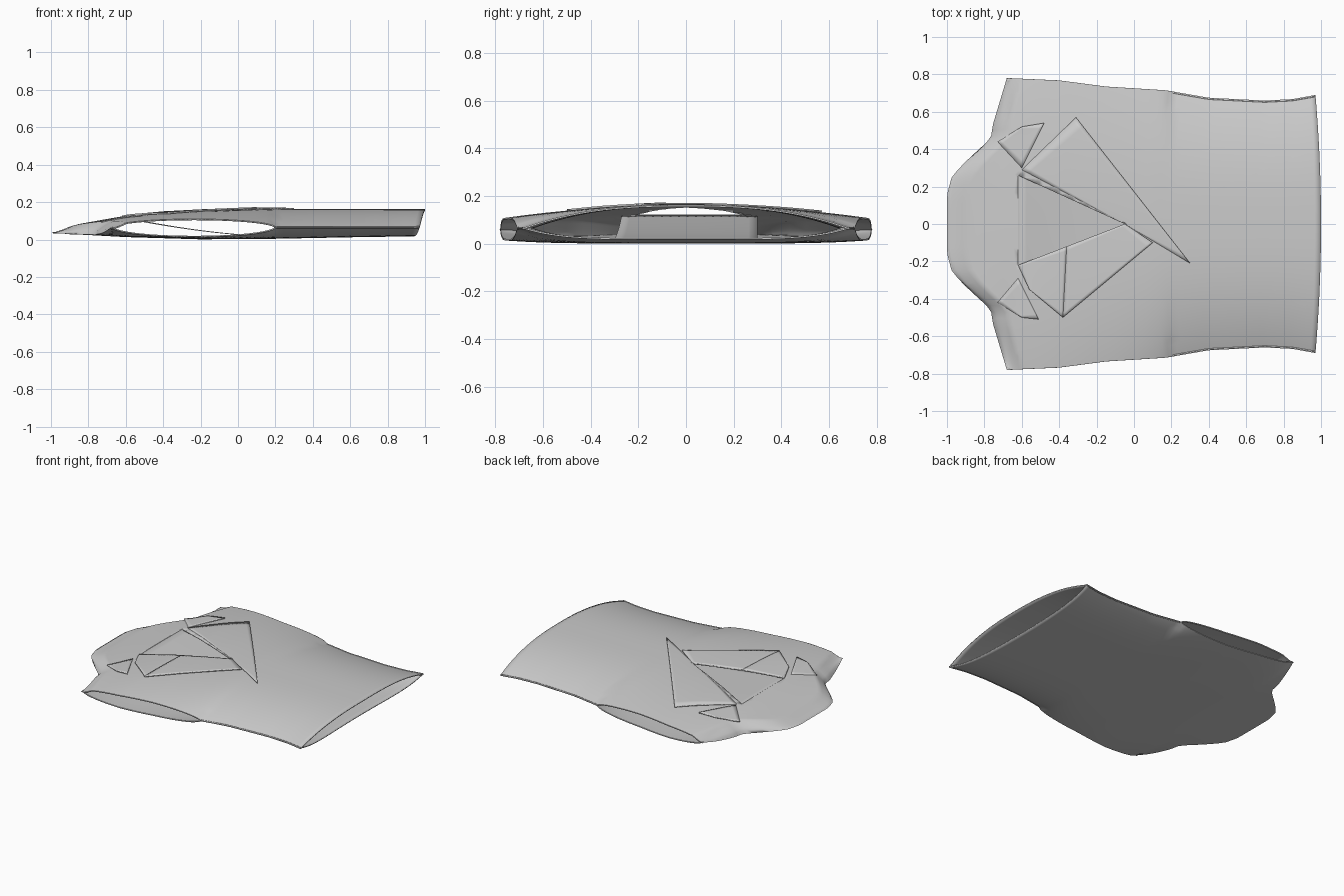
import bpy, bmesh
from math import sqrt
from mathutils import Vector

if "Cube" in bpy.data.objects:
    bpy.data.objects.remove(bpy.data.objects["Cube"])


def interp(tab, v):
    if v <= tab[0][0]:
        return tab[0][1]
    for (a, p), (b, q) in zip(tab, tab[1:]):
        if v <= b:
            return p + (q - p) * (v - a) / (b - a)
    return tab[-1][1]


# Outline and height profiles of the flat-laid garment
WIDTH = [(-1, .78), (-.67, .78), (-.4, .768), (-.15, .735), (.17, .715), (.4, .675),
         (.7, .66), (.85, .668), (.97, .69)]
LEFT = [(0, -1), (.2, -1), (.32, -.975), (.39, -.93), (.47, -.865), (.545, -.8),
        (.59, -.765), (.68, -.755), (1, -.68)]
TOP = [(-1, .042), (-.85, .083), (-.7, .11), (-.6, .127), (-.4, .146), (-.2, .155), (.1, .163), (1, .162)]
BOTTOM = [(-1, .035), (-.6, .013), (-.2, .001), (.2, .004), (.6, .012), (1, .018)]


def arm(x):
    u = (x + .235) / .435
    return sqrt(1 - u * u) if abs(u) < 1 else 0


def top_z(x, t):
    edge = .065 + .045 * arm(x)
    c = interp(TOP, x)
    return c - max(0, c - edge) * abs(t) ** 2.6


def bottom_z(x, t):
    edge = .065 - .052 * arm(x)
    c = interp(BOTTOM, x)
    return c + (edge - c) * abs(t) ** 5


NS, NT = 72, 56


def sheet(bm, is_top):
    rows = []
    for i in range(NS + 1):
        s = (i / NS) ** 1.2
        row = []
        for j in range(NT + 1):
            k = 2 * j / NT - 1
            t = k * (1.5 - .5 * k * k)
            xl = interp(LEFT, abs(t))
            xr = 1 - .03 * t * t if is_top else .94 + .03 * t * t
            x = xl + s * (xr - xl)
            z = bottom_z(x, t)
            if is_top:
                z += (top_z(x, t) - z) * min(1, s / .05) ** .5
            row.append(bm.verts.new((x, t * interp(WIDTH, x), z)))
        rows.append(row)
    for a, b in zip(rows, rows[1:]):
        for j in range(NT):
            f = (a[j], b[j], b[j + 1], a[j + 1])
            bm.faces.new(f if is_top else f[::-1])


def finish(name, bm, thick, offset=-1):
    me = bpy.data.meshes.new(name)
    bm.to_mesh(me)
    bm.free()
    ob = bpy.data.objects.new(name, me)
    bpy.context.collection.objects.link(ob)
    m = ob.modifiers.new("thickness", 'SOLIDIFY')
    m.thickness, m.offset = thick, offset
    bpy.ops.object.select_all(action='DESELECT')
    ob.select_set(True)
    bpy.context.view_layer.objects.active = ob
    bpy.ops.object.shade_smooth_by_angle(angle=.7)
    return ob


# Garment body: front panel with the V neck cut out, joined to the back panel
APEX, VU, VL = Vector((-.05, 0, 0)), Vector((-.62, .26, 0)), Vector((-.62, -.22, 0))
bm = bmesh.new()
sheet(bm, True)
for p, q in ((APEX, VU), (APEX, VL), (VU, VL)):
    d = q - p
    bmesh.ops.bisect_plane(bm, geom=bm.verts[:] + bm.edges[:] + bm.faces[:], dist=1e-5,
                           plane_co=p, plane_no=(d.y, -d.x, 0))


def in_v(c):
    u = (APEX.x - c.x) / .57
    return 0 < u < 1 and -.22 * u < c.y < .26 * u


bmesh.ops.delete(bm, geom=[f for f in bm.faces if in_v(f.calc_center_median())], context='FACES')
sheet(bm, False)
bmesh.ops.remove_doubles(bm, verts=bm.verts[:], dist=.0008)
finish("vest_body", bm, .007)


def patch(name, corners, height, thick, n=16):
    """Bilinear four-corner patch; height(x, y, u, v) gives z."""
    a, b, c, d = [Vector(p) for p in corners]
    bm = bmesh.new()
    g = []
    for i in range(n + 1):
        u = i / n
        row = []
        for j in range(n + 1):
            v = j / n
            p = a.lerp(b, u).lerp(d.lerp(c, u), v)
            row.append(bm.verts.new((p.x, p.y, height(p.x, p.y, u, v))))
        g.append(row)
    for r, q in zip(g, g[1:]):
        for j in range(n):
            bm.faces.new((r[j], q[j], q[j + 1], r[j + 1]))
    bmesh.ops.recalc_face_normals(bm, faces=bm.faces[:])
    if sum(f.normal.z for f in bm.faces) < 0:
        bmesh.ops.reverse_faces(bm, faces=bm.faces[:])
    return finish(name, bm, thick)


def surf(x, y):
    return top_z(x, y / interp(WIDTH, x))


# Inside of the back neck, sloping down under the V
def lining_z(x, y, u, v):
    return .024 + (surf(-.62, y) - .026) * (1 - u) ** 1.5


patch("neck_lining", [(-.62, -.27), (.1, -.3), (.1, .3), (-.62, .3)], lining_z, .004)


# Lapels and collar notches draped over the front
def drape(lift0, lift1):
    return lambda x, y, u, v: surf(x, y) + lift0 + (lift1 - lift0) * u


patch("left_lapel", [(-.6, .29), (-.31, .57), (.3, -.21), (-.05, 0)], drape(.003, .009), .007)
patch("right_lapel", [(-.62, -.22), (-.56, -.35), (-.38, -.5), (-.36, -.12)], drape(.005, .011), .009)
patch("right_lapel_point", [(-.36, -.12), (-.38, -.5), (.1, -.1), (-.05, 0)], drape(.005, .011), .009)
for name, pts in (("right_collar_notch", [(-.62, -.29), (-.51, -.51), (-.6, -.5), (-.73, -.42)]),
                  ("left_collar_notch", [(-.6, .3), (-.48, .54), (-.6, .52), (-.73, .44)])):
    patch(name, pts, drape(.002, .009), .007, 8)
